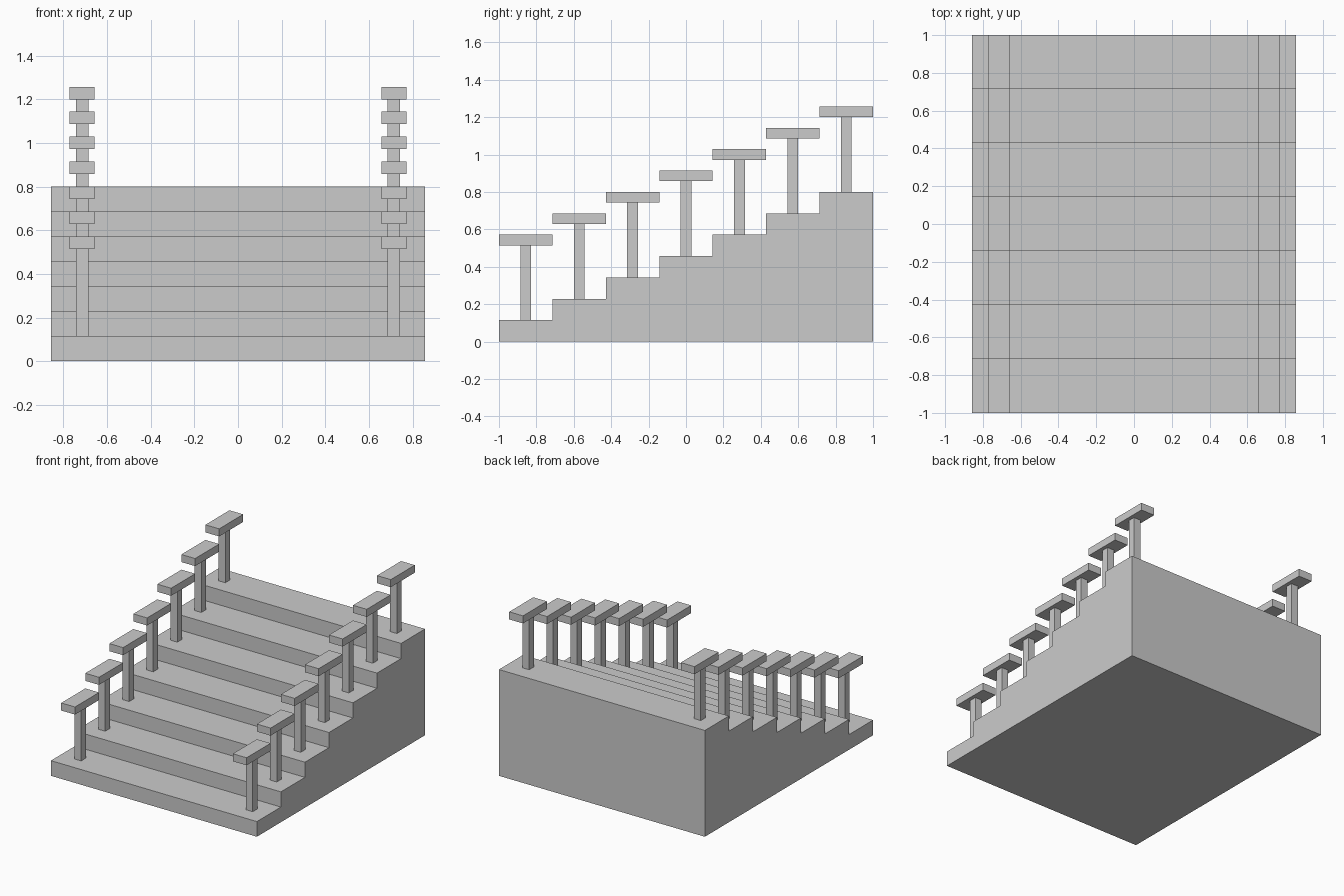
import bpy, bmesh

if "Cube" in bpy.data.objects:
    bpy.data.objects.remove(bpy.data.objects["Cube"])

STEPS = 7
RUN = 2 / STEPS
RISE = 0.8 / STEPS
HALF_W = 6 / 7
RAIL_X = 5 / 7
POST_W, POST_H = 0.4 / 7, 0.4
CAP_W, CAP_H = 0.8 / 7, 0.4 / 7


def finish(name, bm):
    bmesh.ops.recalc_face_normals(bm, faces=bm.faces)
    mesh = bpy.data.meshes.new(name)
    bm.to_mesh(mesh)
    bm.free()
    obj = bpy.data.objects.new(name, mesh)
    bpy.context.collection.objects.link(obj)
    return obj


def box(name, center, size):
    bm = bmesh.new()
    bmesh.ops.create_cube(bm, size=1)
    bmesh.ops.scale(bm, vec=size, verts=bm.verts)
    bmesh.ops.translate(bm, vec=center, verts=bm.verts)
    return finish(name, bm)


# Solid staircase: stepped side profile extruded across the width
profile = [(1, 0), (-1, 0)]
for i in range(STEPS):
    profile += [(-1 + i * RUN, (i + 1) * RISE), (-1 + (i + 1) * RUN, (i + 1) * RISE)]
bm = bmesh.new()
side = bm.faces.new([bm.verts.new((-HALF_W, y, z)) for y, z in profile])
ext = bmesh.ops.extrude_face_region(bm, geom=[side], use_keep_orig=True)
bmesh.ops.translate(bm, vec=(2 * HALF_W, 0, 0),
                    verts=[v for v in ext["geom"] if isinstance(v, bmesh.types.BMVert)])
finish("staircase", bm)

# Baluster posts with a handrail segment on each step, both sides
for label, sx in (("left", -1), ("right", 1)):
    for i in range(STEPS):
        x, y, z = sx * RAIL_X, -1 + (i + 0.5) * RUN, (i + 1) * RISE
        box(f"{label}_post_{i + 1}", (x, y, z + POST_H / 2), (POST_W, POST_W, POST_H))
        box(f"{label}_handrail_{i + 1}", (x, y, z + POST_H + CAP_H / 2), (CAP_W, RUN, CAP_H))
